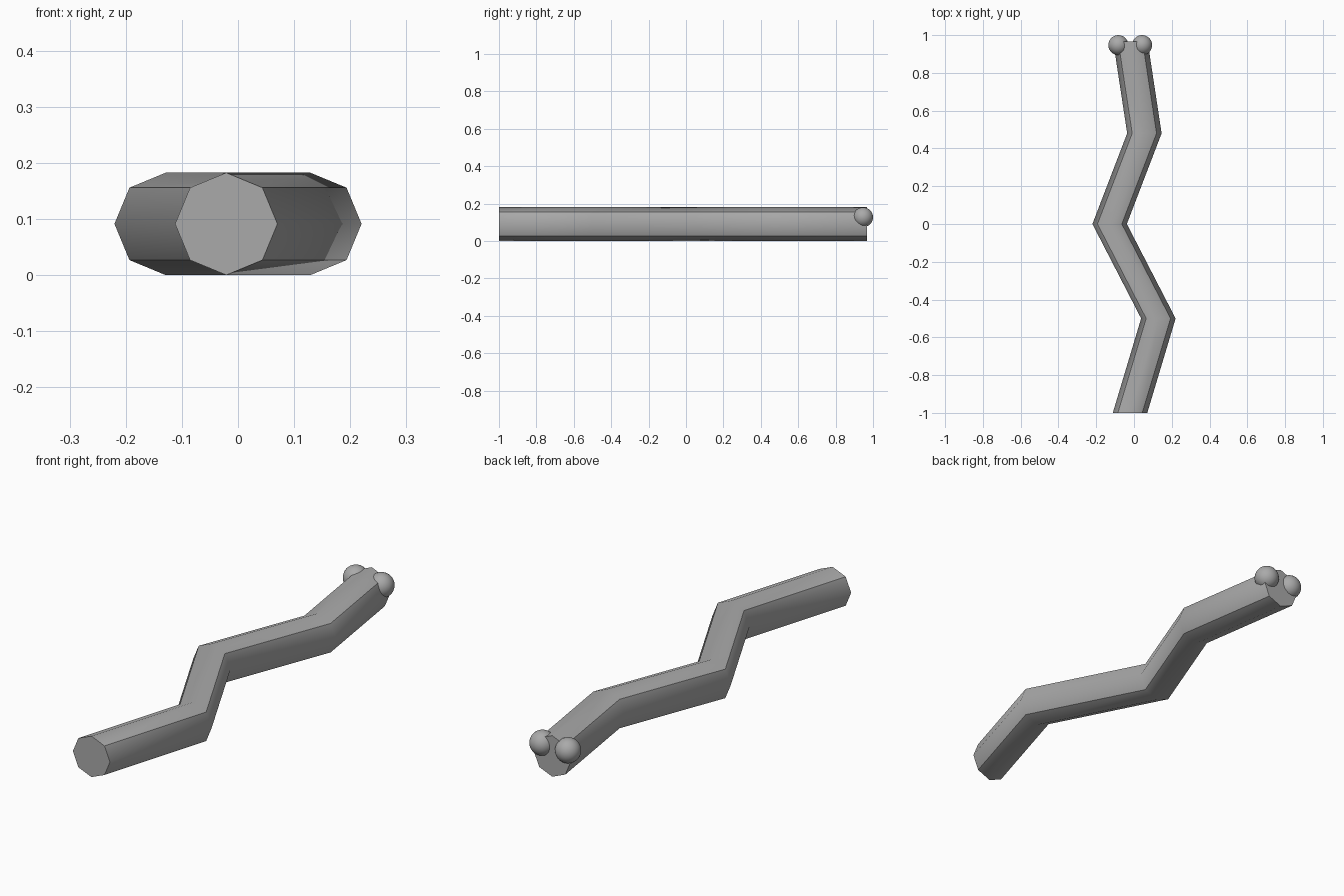
import bpy, bmesh
from math import cos, sin, pi

cube = bpy.data.objects.get("Cube")
if cube:
    bpy.data.objects.remove(cube, do_unlink=True)

GREY = (0.4, 0.4, 0.4, 1)
grey = bpy.data.materials.new("plain grey")
grey.use_nodes = True
grey.diffuse_color = GREY
grey.node_tree.nodes["Principled BSDF"].inputs["Base Color"].default_value = GREY


def add_object(name, bm):
    bmesh.ops.recalc_face_normals(bm, faces=bm.faces)
    mesh = bpy.data.meshes.new(name)
    bm.to_mesh(mesh)
    bm.free()
    mesh.materials.append(grey)
    obj = bpy.data.objects.new(name, mesh)
    bpy.context.collection.objects.link(obj)
    return obj


# Zigzag body: one upright octagon repeated along the bends
SIDES, RADIUS = 8, 0.0912
path = [(-0.021, -1), (0.129, -0.5), (-0.129, 0), (0.055, 0.48), (-0.019, 0.967)]
bm = bmesh.new()
rings = [[bm.verts.new((x + RADIUS * cos(2 * pi * i / SIDES), y,
                        RADIUS + RADIUS * sin(2 * pi * i / SIDES)))
          for i in range(SIDES)] for x, y in path]
for a, b in zip(rings, rings[1:]):
    for i in range(SIDES):
        j = (i + 1) % SIDES
        face = bm.faces.new((a[i], a[j], b[j], b[i]))
        face.smooth = True
    # The four diagonal ridges are crisp, the others blend
    for i in range(1, SIDES, 2):
        bm.edges.get((a[i], b[i])).smooth = False

# Flat end caps
for ring in (rings[0], rings[-1]):
    cap = bm.faces.new(ring)
    for edge in cap.edges:
        edge.smooth = False
add_object("zigzag_body", bm)

# Round eyes on the upper corners of the back end
for name, x in (("right_eye", -0.083), ("left_eye", 0.043)):
    bm = bmesh.new()
    bmesh.ops.create_uvsphere(bm, u_segments=32, v_segments=16, radius=0.053)
    for face in bm.faces:
        face.smooth = True
    eye = add_object(name, bm)
    eye.location = (x, 0.947, 0.127)
